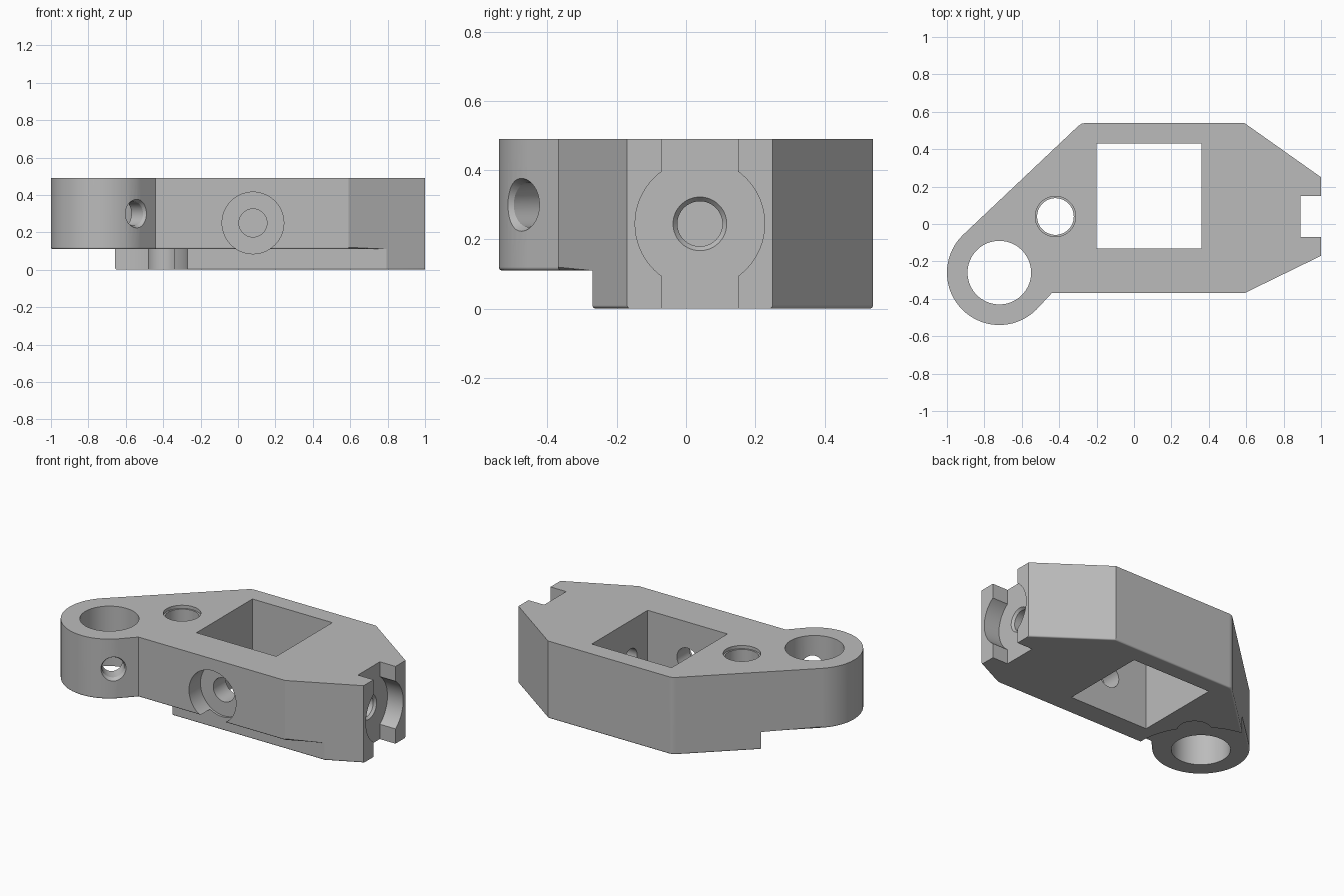
import bpy, bmesh
from math import cos, sin, radians
from mathutils import Vector

if "Cube" in bpy.data.objects:
    bpy.data.objects.remove(bpy.data.objects["Cube"], do_unlink=True)

TOP, STEP, FRONT = 0.49, 0.11, -0.27
RING = Vector((-0.72, -0.26, 0))
RING_R, CLEAR_R = 0.28, 0.45

grey = bpy.data.materials.new("plain grey")
grey.use_nodes = True
colour = (0.5, 0.5, 0.5, 1)
grey.diffuse_color = colour
grey.node_tree.nodes["Principled BSDF"].inputs["Base Color"].default_value = colour


def make(name, bm):
    bmesh.ops.recalc_face_normals(bm, faces=bm.faces)
    mesh = bpy.data.meshes.new(name)
    bm.to_mesh(mesh)
    bm.free()
    ob = bpy.data.objects.new(name, mesh)
    bpy.context.collection.objects.link(ob)
    mesh.materials.append(grey)
    return ob


def prism(name, outline, z0, z1):
    bm = bmesh.new()
    face = bm.faces.new([bm.verts.new((x, y, z0)) for x, y in outline])
    out = bmesh.ops.extrude_face_region(bm, geom=[face])
    bmesh.ops.translate(bm, vec=(0, 0, z1 - z0),
                        verts=[v for v in out["geom"] if isinstance(v, bmesh.types.BMVert)])
    return make(name, bm)


def box(name, x0, x1, y0, y1, z0, z1):
    return prism(name, [(x0, y0), (x1, y0), (x1, y1), (x0, y1)], z0, z1)


def rod(name, a, b, r, r2=None):
    # round cutter running from a to b
    a, b = Vector(a), Vector(b)
    bm = bmesh.new()
    bmesh.ops.create_cone(bm, cap_ends=True, segments=64, radius1=r,
                          radius2=r if r2 is None else r2, depth=(b - a).length)
    ob = make(name, bm)
    turn = (b - a).to_track_quat('Z', 'Y').to_matrix().to_4x4()
    turn.translation = (a + b) / 2
    ob.data.transform(turn)
    return ob


def cut(ob, cutter):
    cutter.hide_render = True
    mod = ob.modifiers.new("cut", 'BOOLEAN')
    mod.operation, mod.solver, mod.object = 'DIFFERENCE', 'EXACT', cutter
    bpy.context.view_layer.update()
    bpy.ops.object.modifier_apply(modifier=mod.name)
    bpy.data.objects.remove(cutter, do_unlink=True)


# Plan outline: round clamp end on the left, tapered nose on the right
outline = [(RING.x + RING_R * cos(radians(a)), RING.y + RING_R * sin(radians(a)))
           for a in [134 + 181 * i / 36 for i in range(37)]]
outline += [(-0.44, -0.37), (0.59, -0.37), (1, -0.17), (1, 0.25), (0.59, 0.54),
            (-0.26, 0.54), (-0.28, 0.536), (-0.297, 0.525)]
body = prism("clamp_body", outline, 0, TOP)
bpy.context.view_layer.objects.active = body
body.select_set(True)

# Raised underside along the front and around the clamp ring
cut(body, box("front_step", -1.2, 1.2, -0.8, FRONT, -0.1, STEP))
cut(body, rod("ring_clearance", (RING.x, RING.y, -0.1), (RING.x, RING.y, STEP), CLEAR_R))

# Rounded lower edges on the outer sides
bm = bmesh.new()
bm.from_mesh(body.data)
bmesh.ops.remove_doubles(bm, verts=bm.verts, dist=0.0005)


def rounds(e):
    a, b = (v.co for v in e.verts)
    if not e.is_manifold or not e.is_convex or abs(a.z - b.z) > 0.001:
        return False
    if a.z > STEP + 0.01 or min(a.x, b.x) > 0.99:
        return False
    flat = [abs(f.normal.z) > 0.9 for f in e.link_faces]
    on_arc = all(abs((p.xy - RING.xy).length - CLEAR_R) < 0.004 for p in (a, b))
    return any(flat) and not all(flat) and not on_arc


bmesh.ops.bevel(bm, geom=[e for e in bm.edges if rounds(e)], offset=0.02,
                offset_type='OFFSET', segments=5, profile=0.5,
                affect='EDGES', clamp_overlap=True)
bm.to_mesh(body.data)
bm.free()

# Square window, nose slot and the two upright bores
cut(body, box("square_window", -0.2, 0.36, -0.13, 0.43, -0.1, 0.6))
cut(body, box("nose_slot", 0.89, 1.1, -0.07, 0.15, -0.1, 0.6))
cut(body, rod("ring_bore", (RING.x, RING.y, -0.1), (RING.x, RING.y, 0.6), 0.17))
cut(body, rod("small_bore", (-0.42, 0.04, -0.1), (-0.42, 0.04, 0.6), 0.098))
cut(body, rod("small_bore_rim", (-0.42, 0.04, TOP - 0.02), (-0.42, 0.04, 0.6), 0.108))

# Front screw hole with counterbore
cut(body, rod("front_counterbore", (0.08, -0.255, 0.25), (0.08, -0.6, 0.25), 0.165))
cut(body, rod("front_screw_hole", (0.08, -0.05, 0.25), (0.08, -0.5, 0.25), 0.075))

# Nose screw hole with round seat and countersunk rim
cut(body, rod("nose_seat", (0.89, 0.04, 0.245), (1.2, 0.04, 0.245), 0.187))
cut(body, rod("nose_screw_hole", (0.2, 0.04, 0.245), (1.1, 0.04, 0.245), 0.065))
cut(body, rod("nose_rim", (0.875, 0.04, 0.245), (0.905, 0.04, 0.245), 0.065, 0.09))

# Set screw hole through the ring wall, with countersunk rim
out = Vector((0.64, -0.77, 0)).normalized()
mid = RING + Vector((0, 0, 0.3))
cut(body, rod("set_screw_hole", mid + out * 0.02, mid + out * 0.4, 0.064))
cut(body, rod("set_screw_rim", mid + out * 0.255, mid + out * 0.295, 0.064, 0.084))

bpy.ops.object.shade_smooth_by_angle(angle=radians(20))
weight = body.modifiers.new("even_shading", 'WEIGHTED_NORMAL')
weight.keep_sharp = True
